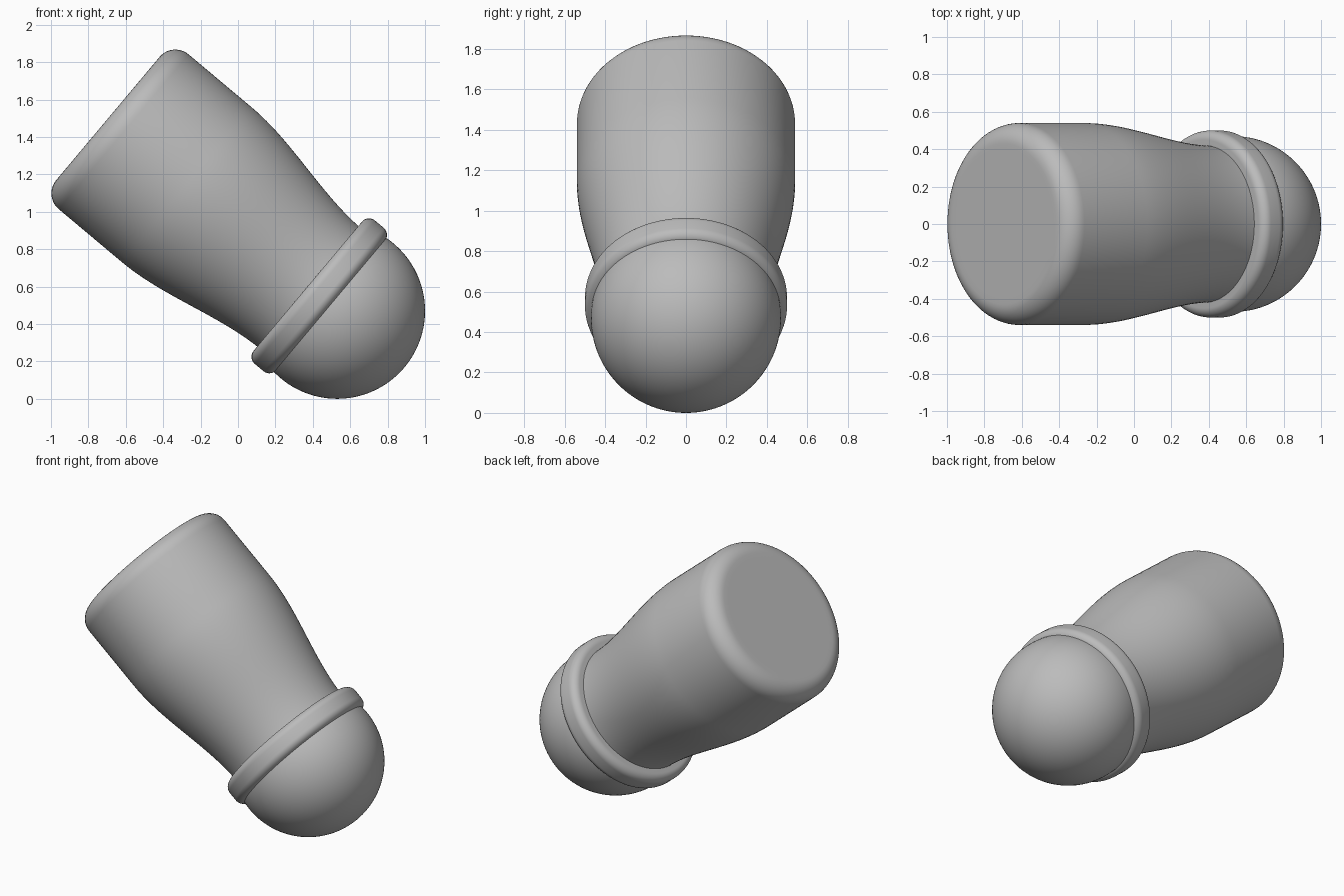
import bpy
import bmesh
from math import sin, cos, pi, radians
from mathutils import Matrix

if "Cube" in bpy.data.objects:
    bpy.data.objects.remove(bpy.data.objects["Cube"], do_unlink=True)

grey = bpy.data.materials.new("plain_grey")
grey.use_nodes = True
COLOUR = (0.5, 0.5, 0.5, 1)
grey.diffuse_color = COLOUR
grey.node_tree.nodes["Principled BSDF"].inputs["Base Color"].default_value = COLOUR

# Local z runs along the tilted axis, from the flat end to the dome
TILT = Matrix.Translation((0.53, 0, 0.47)) @ Matrix.Rotation(radians(130), 4, "Y")
SEGMENTS = 96


def arc(r, t, radius, start, end, steps=10):
    """Arc points (radius from axis, distance along axis)."""
    angles = [radians(start + (end - start) * i / steps) for i in range(steps + 1)]
    return [(r + radius * cos(a), t + radius * sin(a)) for a in angles]


def lathe(name, profile, closed=False):
    bm = bmesh.new()
    verts = [bm.verts.new((r, 0, t)) for r, t in profile]
    edges = [bm.edges.new(pair) for pair in zip(verts, verts[1:])]
    if closed:
        edges.append(bm.edges.new((verts[-1], verts[0])))
    bmesh.ops.spin(bm, geom=verts + edges, cent=(0, 0, 0), axis=(0, 0, 1),
                   angle=2 * pi, steps=SEGMENTS, use_merge=True)
    bmesh.ops.remove_doubles(bm, verts=bm.verts, dist=0.0002)
    bmesh.ops.recalc_face_normals(bm, faces=bm.faces)
    mesh = bpy.data.meshes.new(name)
    bm.to_mesh(mesh)
    bm.free()
    mesh.materials.append(grey)
    obj = bpy.data.objects.new(name, mesh)
    bpy.context.collection.objects.link(obj)
    obj.matrix_world = TILT
    bpy.ops.object.select_all(action="DESELECT")
    obj.select_set(True)
    bpy.context.view_layer.objects.active = obj
    bpy.ops.object.shade_smooth_by_angle(angle=radians(35))
    return obj


# Body: flat end, rounded rim, straight wall, then a soft taper to the neck
WIDE, NECK, END = 0.54, 0.42, -1.6
RIM = 0.11
TAPER_START, TAPER_END = -1.05, -0.17
body = [(0, END), (0.4, END)] + arc(WIDE - RIM, END + RIM, RIM, -90, 0)
for i in range(25):
    s = i / 24
    blend = s * s * (3 - 2 * s)
    body.append((WIDE + (NECK - WIDE) * blend,
                 TAPER_START + (TAPER_END - TAPER_START) * s))
body += [(NECK, -0.1), (0, -0.1)]
lathe("body", body)

# Collar: band with rounded edges
BACK, FRONT, OUTER, ROUND = -0.205, -0.045, 0.5, 0.05
collar = [(0.4, BACK)]
collar += arc(OUTER - ROUND, BACK + ROUND, ROUND, -90, 0)
collar += arc(OUTER - ROUND, FRONT - ROUND, ROUND, 0, 90)
collar += [(0.4, FRONT)]
lathe("collar", collar, closed=True)

# Dome: a little more than half a ball
dome = [(0, -0.08)] + arc(0, 0, 0.47, -10, 90, 40)
lathe("dome", dome)
